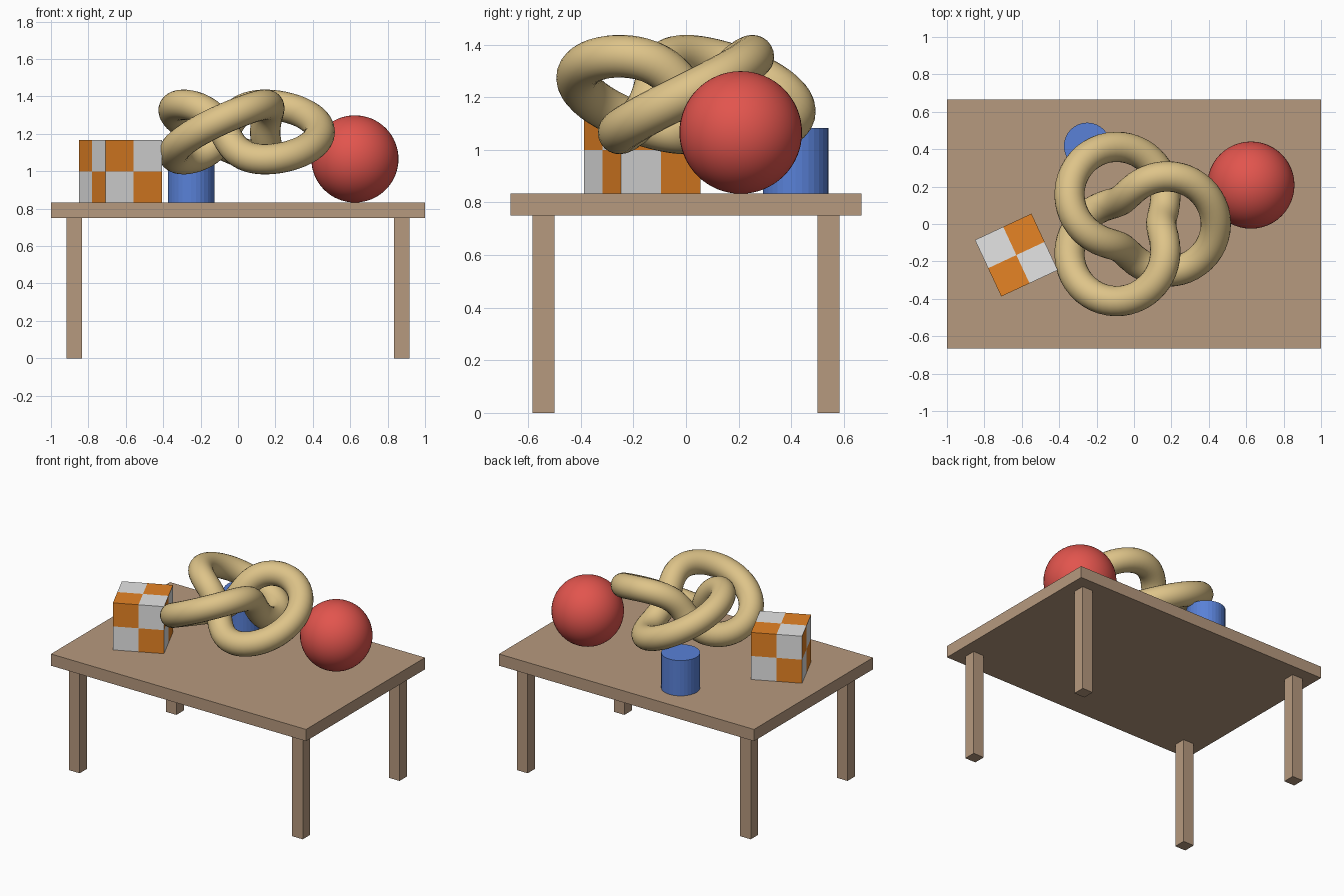
import bpy, bmesh, math
from mathutils import Vector, Matrix

if "Cube" in bpy.data.objects:
    bpy.data.objects.remove(bpy.data.objects["Cube"])


def material(name, rgb):
    m = bpy.data.materials.new(name)
    m.diffuse_color = (*rgb, 1)
    m.use_nodes = True
    m.node_tree.nodes["Principled BSDF"].inputs["Base Color"].default_value = m.diffuse_color
    return m


WOOD = material("wood", (0.47, 0.32, 0.21))
RED = material("red", (0.76, 0.09, 0.075))
BLUE = material("blue", (0.10, 0.22, 0.68))
SAND = material("sand", (0.73, 0.55, 0.25))
ORANGE = material("orange", (0.79, 0.23, 0.018))
WHITE = material("white", (0.78, 0.78, 0.78))

TABLE_Z = 0.833


def add_object(name, bm, mats, smooth=False):
    bmesh.ops.recalc_face_normals(bm, faces=bm.faces)
    for f in bm.faces:
        f.smooth = smooth
    mesh = bpy.data.meshes.new(name)
    bm.to_mesh(mesh)
    bm.free()
    for m in mats:
        mesh.materials.append(m)
    ob = bpy.data.objects.new(name, mesh)
    bpy.context.collection.objects.link(ob)
    return ob


def box(name, size, centre, mat):
    bm = bmesh.new()
    bmesh.ops.create_cube(bm, size=1)
    bmesh.ops.scale(bm, vec=size, verts=bm.verts)
    bmesh.ops.translate(bm, vec=centre, verts=bm.verts)
    return add_object(name, bm, [mat])


# Table
box("table_top", (2, 1.333, 0.083), (0, 0, 0.7915), WOOD)
for sx, side in ((-1, "left"), (1, "right")):
    for sy, end in ((-1, "front"), (1, "back")):
        box(f"{end}_{side}_leg", (0.083, 0.083, 0.75),
            (sx * 0.875, sy * 0.5415, 0.375), WOOD)

# Ball
bm = bmesh.new()
bmesh.ops.create_uvsphere(bm, u_segments=48, v_segments=32, radius=0.233)
bmesh.ops.translate(bm, vec=(0.625, 0.208, TABLE_Z + 0.233), verts=bm.verts)
add_object("ball", bm, [RED], smooth=True)

# Cylinder
bm = bmesh.new()
bmesh.ops.create_cone(bm, cap_ends=True, segments=32, radius1=0.125,
                      radius2=0.125, depth=0.25)
bmesh.ops.translate(bm, vec=(-0.25, 0.417, TABLE_Z + 0.125), verts=bm.verts)
add_object("cylinder_block", bm, [BLUE])

# Checkered cube: every face split in 2 x 2, coloured by octant
bm = bmesh.new()
bmesh.ops.create_cube(bm, size=0.3333)
bmesh.ops.subdivide_edges(bm, edges=bm.edges[:], cuts=1, use_grid_fill=True)
bm.normal_update()
for f in bm.faces:
    c = f.calc_center_median()
    parity = c.x * c.y * c.z > 0
    if abs(f.normal.x) > 0.9:
        parity = not parity
    f.material_index = 0 if parity else 1
bmesh.ops.transform(bm, verts=bm.verts,
                    matrix=Matrix.Translation((-0.629, -0.166, TABLE_Z + 0.1667))
                    @ Matrix.Rotation(math.radians(25), 4, 'Z'))
add_object("checkered_cube", bm, [ORANGE, WHITE])


# Knot: tube swept along a closed three-lobed torus knot
def knot_point(t, s=0.1458):
    r = s * (2 + math.cos(3 * t))
    return Vector((r * math.cos(2 * t), r * math.sin(2 * t), s * math.sin(3 * t)))


SEGMENTS, SIDES, TUBE = 160, 24, 0.081
bm = bmesh.new()
rings = []
for i in range(SEGMENTS):
    t = 2 * math.pi * i / SEGMENTS
    p = knot_point(t)
    tangent = (knot_point(t + 0.001) - knot_point(t - 0.001)).normalized()
    b = tangent.cross(p).normalized()
    n = b.cross(tangent)
    ring = []
    for j in range(SIDES):
        a = 2 * math.pi * j / SIDES
        ring.append(bm.verts.new(p + TUBE * (math.cos(a) * n + math.sin(a) * b)))
    rings.append(ring)
for i in range(SEGMENTS):
    r0, r1 = rings[i], rings[(i + 1) % SEGMENTS]
    for j in range(SIDES):
        k = (j + 1) % SIDES
        bm.faces.new((r0[j], r0[k], r1[k], r1[j]))
bmesh.ops.translate(bm, vec=(0, 0, 1.21), verts=bm.verts)
add_object("knot", bm, [SAND], smooth=True)
